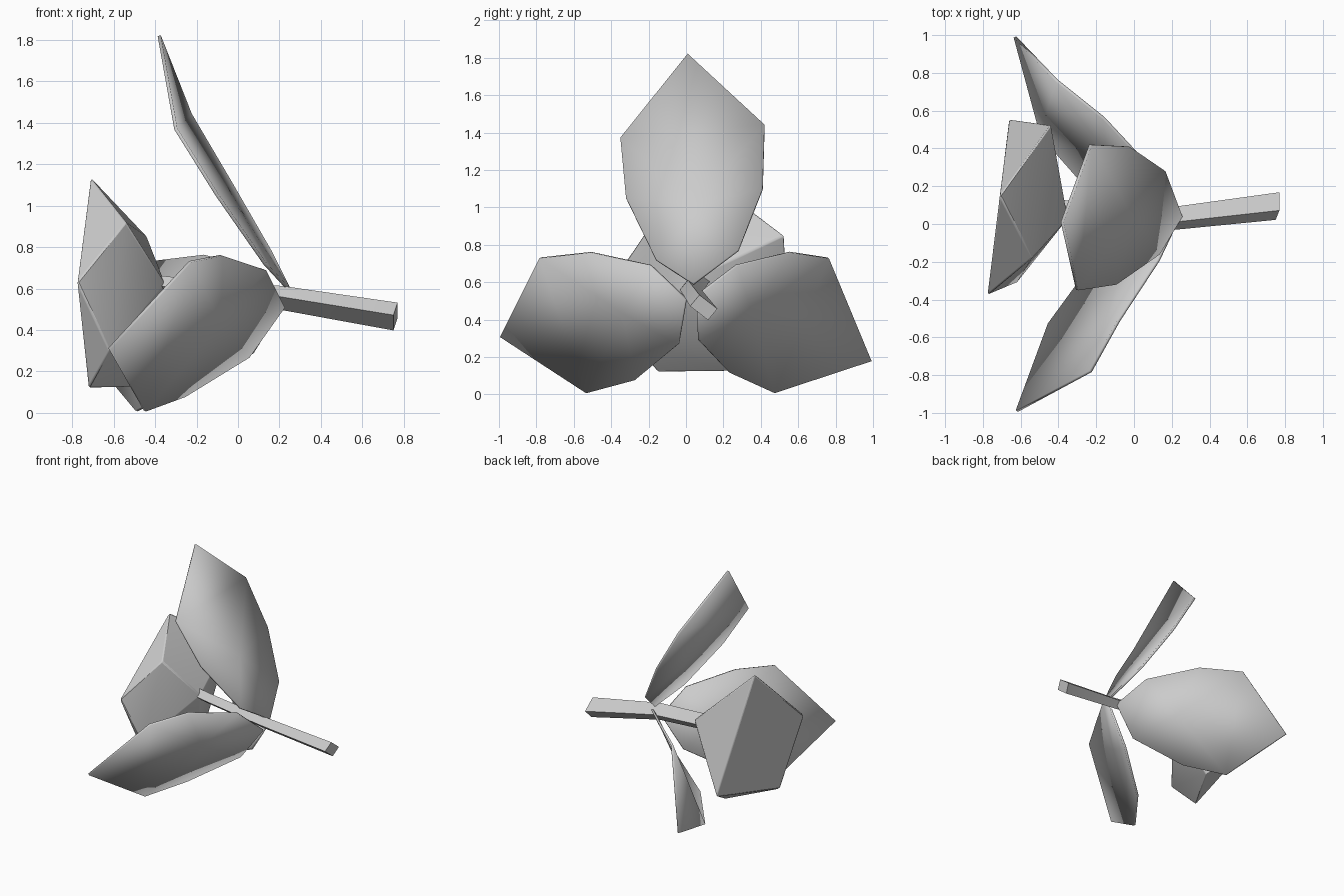
import bpy
import bmesh
import math
from mathutils import Vector

default_cube = bpy.data.objects.get("Cube")
if default_cube:
    bpy.data.objects.remove(default_cube, do_unlink=True)

# Single plain grey for the whole plant
grey = bpy.data.materials.new("plain_grey")
grey.use_nodes = True
colour = (0.6, 0.6, 0.6, 1)
grey.diffuse_color = colour
grey.node_tree.nodes["Principled BSDF"].inputs["Base Color"].default_value = colour


def make_object(name, bm, smooth_angle):
    """Turn a bmesh into a linked, shaded object with the grey material."""
    bmesh.ops.recalc_face_normals(bm, faces=bm.faces)
    mesh = bpy.data.meshes.new(name)
    bm.to_mesh(mesh)
    bm.free()
    mesh.materials.append(grey)
    obj = bpy.data.objects.new(name, mesh)
    bpy.context.collection.objects.link(obj)
    bpy.ops.object.select_all(action="DESELECT")
    obj.select_set(True)
    bpy.context.view_layer.objects.active = obj
    bpy.ops.object.shade_smooth_by_angle(angle=math.radians(smooth_angle))
    return obj


def make_petal(name, outline, tip_index):
    """Thin blade: a flat tip triangle and a body fanned round its middle."""
    bm = bmesh.new()
    verts = [bm.verts.new(p) for p in outline]
    bm.faces.new(verts[tip_index - 1:tip_index + 2])
    body = [v for i, v in enumerate(verts) if i != tip_index]
    hub = bm.verts.new(sum((v.co for v in body), Vector()) / len(body))
    for a, b in zip(body, body[1:] + body[:1]):
        bm.faces.new((a, b, hub))
    obj = make_object(name, bm, 35)
    solid = obj.modifiers.new("thickness", "SOLIDIFY")
    solid.thickness = 0.016
    solid.offset = 0
    return obj


# Seed pod: a faceted shell with a five-sided front and a pointed middle
pod_points = [
    (-0.71, 0.15, 1.135), (-0.775, -0.375, 0.63), (-0.72, -0.15, 0.12),
    (-0.66, 0.555, 0.31), (-0.44, 0.525, 0.85), (-0.54, -0.18, 0.92),
    (-0.62, -0.31, 0.30), (-0.50, 0.23, 0.125), (-0.35, 0.03, 0.62),
]
bm = bmesh.new()
for point in pod_points:
    bm.verts.new(point)
bmesh.ops.convex_hull(bm, input=bm.verts[:])
pod = make_object("seed_pod", bm, 40)
soften = pod.modifiers.new("soft_edges", "BEVEL")
soften.width = 0.008
soften.segments = 2

# Petals: each outline starts at the base and runs round the rim
make_petal("upper_petal", [
    (0.25, 0.04, 0.59), (0.16, 0.28, 0.77), (-0.03, 0.41, 1.10),
    (-0.23, 0.42, 1.44), (-0.38, 0.01, 1.82), (-0.30, -0.35, 1.37),
    (-0.10, -0.32, 1.05), (0.13, -0.16, 0.72),
], tip_index=4)
make_petal("front_petal", [
    (0.22, 0.00, 0.51), (0.13, -0.19, 0.69), (-0.08, -0.51, 0.76),
    (-0.23, -0.78, 0.73), (-0.62, -0.99, 0.31), (-0.45, -0.53, 0.01),
    (-0.26, -0.27, 0.08), (0.05, -0.04, 0.27),
], tip_index=4)
make_petal("back_petal", [
    (0.22, 0.06, 0.53), (0.11, 0.27, 0.69), (-0.16, 0.56, 0.76),
    (-0.41, 0.76, 0.73), (-0.63, 0.99, 0.18), (-0.49, 0.47, 0.01),
    (-0.28, 0.23, 0.12), (0.07, 0.07, 0.29),
], tip_index=4)

# Stem: a rolled rectangular bar swept from inside the pod to the free end
stem_path = [(-0.69, 0.10, 0.64), (-0.30, 0.06, 0.60),
             (0.21, 0.03, 0.555), (0.76, 0.095, 0.465)]
stem_scale = [0.8, 0.8, 0.85, 1.0]
side = Vector((0, 0.048, -0.037))
rise = Vector((0.01, 0.025, 0.03))
bm = bmesh.new()
rings = []
for centre, scale in zip(stem_path, stem_scale):
    corners = (side + rise, side - rise, -side - rise, rise - side)
    rings.append([bm.verts.new(Vector(centre) + c * scale) for c in corners])
for lower, upper in zip(rings, rings[1:]):
    for i in range(4):
        j = (i + 1) % 4
        bm.faces.new((lower[i], lower[j], upper[j], upper[i]))
bm.faces.new(rings[0])
bm.faces.new(rings[-1])
make_object("stem", bm, 30)
